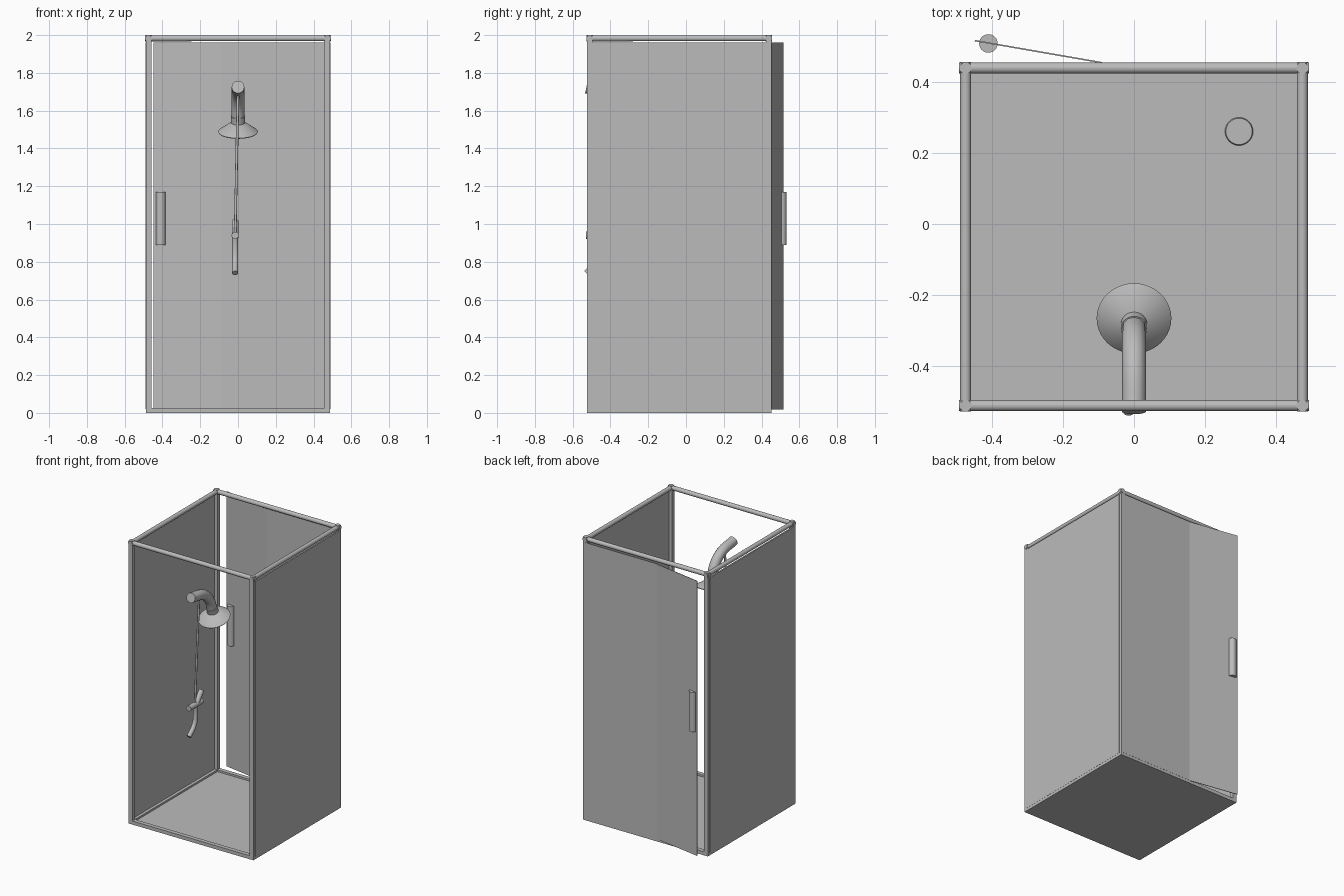
import bpy, math
from mathutils import Vector, Matrix

if "Cube" in bpy.data.objects:
    bpy.data.objects.remove(bpy.data.objects["Cube"])

grey = bpy.data.materials.new("satin grey")
grey.diffuse_color = (0.5, 0.5, 0.5, 1)
grey.use_nodes = True
grey.node_tree.nodes["Principled BSDF"].inputs["Base Color"].default_value = grey.diffuse_color

def finish(ob, name, smooth=False):
    ob.name = name
    ob.data.materials.append(grey)
    if smooth:
        bpy.ops.object.select_all(action='DESELECT')
        ob.select_set(True)
        bpy.context.view_layer.objects.active = ob
        bpy.ops.object.shade_smooth_by_angle(angle=math.radians(40))
    return ob

def box(name, lo, hi):
    lo, hi = Vector(lo), Vector(hi)
    bpy.ops.mesh.primitive_cube_add(size=1)
    ob = bpy.context.object
    size = hi - lo
    ob.data.transform(Matrix.Translation((lo + hi) / 2) @ Matrix.Diagonal((*size, 1)))
    return finish(ob, name)

def rod(name, a, b, r1, r2=None, sides=24):
    a, b = Vector(a), Vector(b)
    bpy.ops.mesh.primitive_cone_add(vertices=sides, radius1=r1, radius2=r1 if r2 is None else r2,
                                    depth=(b - a).length)
    ob = bpy.context.object
    ob.data.transform(Matrix.Translation((a + b) / 2) @ (b - a).to_track_quat('Z', 'Y').to_matrix().to_4x4())
    return finish(ob, name, True)

def pipe(name, points, radius):
    cu = bpy.data.curves.new(name, 'CURVE')
    cu.dimensions = '3D'
    cu.bevel_depth, cu.bevel_resolution, cu.resolution_u = radius, 4, 6
    cu.use_fill_caps = True
    sp = cu.splines.new('BEZIER')
    sp.bezier_points.add(len(points) - 1)
    for bp, p in zip(sp.bezier_points, points):
        bp.co = p
        bp.handle_left_type = bp.handle_right_type = 'AUTO'
    ob = bpy.data.objects.new(name, cu)
    bpy.context.collection.objects.link(ob)
    bpy.ops.object.select_all(action='DESELECT')
    ob.select_set(True)
    bpy.context.view_layer.objects.active = ob
    bpy.ops.object.convert(target='MESH')
    return finish(bpy.context.object, name, True)

# Cabin limits
X, Y0, Y1 = 0.488, -0.525, 0.453
T = 0.03          # frame section
R = 0.0155        # top rail radius
ZT = 1.983        # top rail height
xc, yf, yb = X - T / 2, Y0 + T / 2, Y1 - T / 2

# Floor tray and bottom rails
box("floor_tray", (-X, Y0, 0), (X, Y1, 0.012))
box("front_bottom_rail", (-X, Y0, 0), (X, Y0 + T, 0.025))
box("back_bottom_rail", (-X, Y1 - T, 0), (X, Y1, 0.025))

# Side parts: posts, walls, rails and corner caps
for s, side in ((-1, "left"), (1, "right")):
    def span(a, b):
        return sorted((s * a, s * b))
    x0, x1 = span(X - T, X)
    box(side + "_bottom_rail", (x0, Y0, 0), (x1, Y1, 0.025))
    w0, w1 = span(X - 0.009, X + 0.001)
    box(side + "_wall", (w0, Y0 + 0.02, 0.02), (w1, Y1 - 0.02, 1.962))
    rod(side + "_top_rail", (s * xc, Y0 - 0.002, ZT), (s * xc, Y1 + 0.002, ZT), R)
    for y, end in ((yf, "front"), (yb, "back")):
        box(f"{side}_{end}_post", (x0, y - T / 2, 0), (x1, y + T / 2, ZT))
        rod(f"{side}_{end}_cap", (s * xc, y, 1.965), (s * xc, y, 2.0), 0.0165)
for y, end in ((yf, "front"), (yb, "back")):
    rod(end + "_top_rail", (-X - 0.004, y, ZT), (X + 0.004, y, ZT), R)

# Fixed back panel
box("back_panel", (-0.09, Y1 - 0.004, 0.02), (X - 0.02, Y1 + 0.001, 1.962))

# Door standing ajar, hinged on the back panel
hinge, tip = Vector((-0.09, 0.453, 0)), Vector((-0.447, 0.515, 0))
d = tip - hinge
door = box("door", (0, -0.002, 0.018), (d.length, 0.002, 1.96))
door.location = hinge
door.rotation_euler.z = math.atan2(d.y, d.x)
handle = rod("door_handle", (-0.409, 0.507, 0.89), (-0.409, 0.507, 1.17), 0.026)

# Drain cover
rod("drain", (0.295, 0.26, 0.01), (0.295, 0.26, 0.022), 0.04, 0.037, 32)

# Shower arm and tilted head
pipe("shower_arm", [(0, -0.527, 1.725), (0, -0.39, 1.695), (0, -0.325, 1.64), (0, -0.283, 1.54)], 0.034)
c = Vector((0, -0.265, 1.49))
n = Vector((0, math.sin(math.radians(20)), -math.cos(math.radians(20))))
rod("shower_neck", c - n * 0.085, c - n * 0.04, 0.037)
rod("shower_head", c, c - n * 0.05, 0.105, 0.036, 40)
rod("shower_face", c + n * 0.004, c, 0.103, 0.105, 40)

# Hose, mixer valve, lever and inlet pipe
pipe("hose", [(0, -0.435, 1.68), (-0.008, -0.448, 1.3), (-0.015, -0.46, 0.94)], 0.007)
rod("mixer_valve", (-0.015, -0.53, 0.94), (-0.015, -0.385, 0.94), 0.019)
rod("mixer_lever", (-0.015, -0.455, 0.93), (-0.015, -0.385, 1.015), 0.018)
pipe("inlet_pipe", [(-0.015, -0.455, 0.94), (-0.015, -0.452, 0.87), (-0.015, -0.468, 0.80),
                    (-0.015, -0.527, 0.74)], 0.016)
